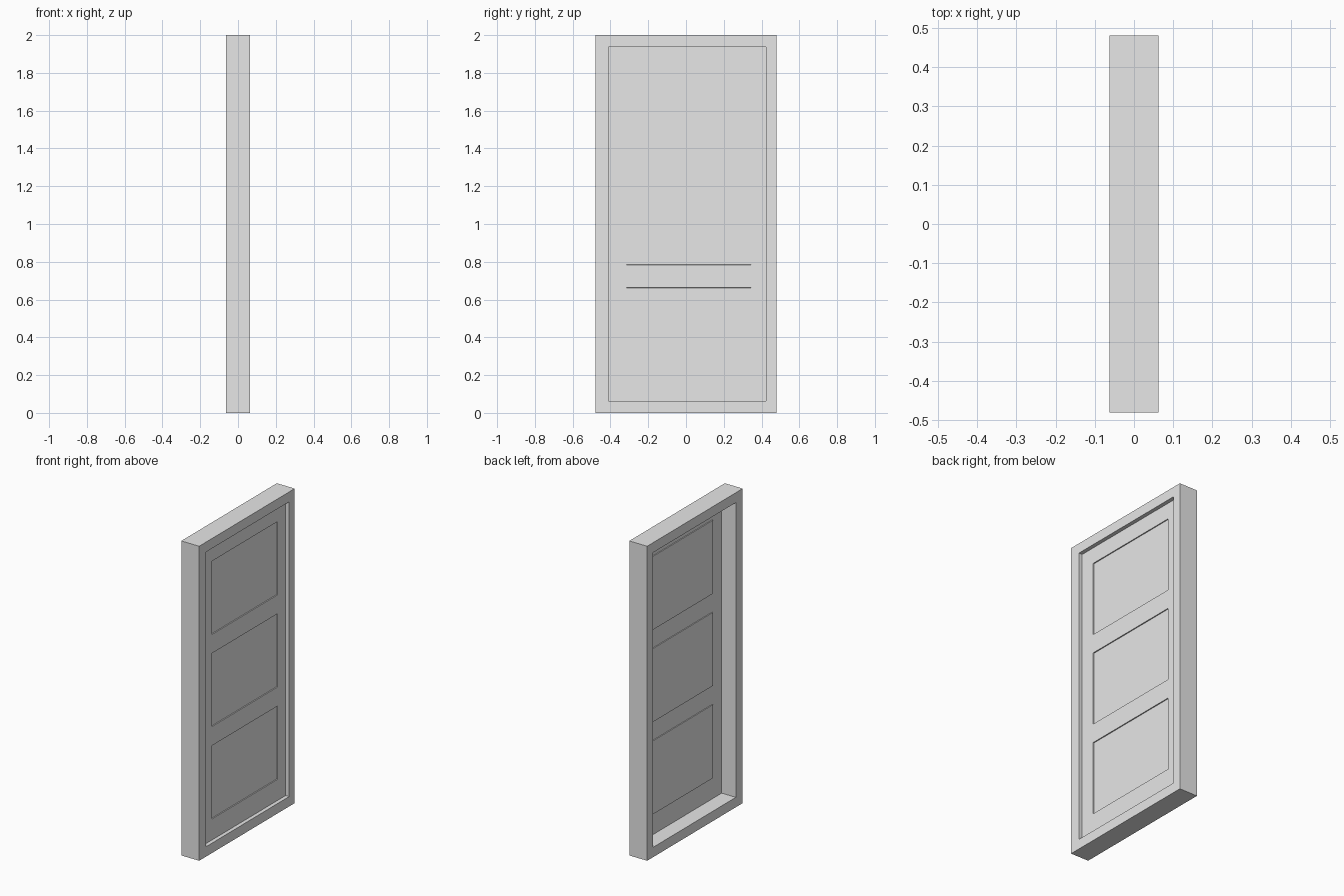
import bpy
import bmesh

cube = bpy.data.objects.get("Cube")
if cube:
    bpy.data.objects.remove(cube, do_unlink=True)

# Overall sizes, as (y0, y1, z0, z1) rectangles
HALF_DEPTH = 0.063
OUTER = (-0.48, 0.48, 0.0, 2.0)
OPENING = (-0.411, 0.424, 0.063, 1.937)
LEAF_X = 0.0385
PANEL_Y = (-0.315, 0.344)
PANEL_HEIGHT = 0.466
PANEL_BOTTOMS = (0.197, 0.784, 1.37)

grey = bpy.data.materials.new("plain_grey")
grey.use_nodes = True
grey.diffuse_color = (0.8, 0.8, 0.8, 1)
grey.node_tree.nodes["Principled BSDF"].inputs["Base Color"].default_value = (0.8, 0.8, 0.8, 1)


def add_object(name, bm):
    mesh = bpy.data.meshes.new(name)
    bm.to_mesh(mesh)
    bm.free()
    mesh.materials.append(grey)
    obj = bpy.data.objects.new(name, mesh)
    bpy.context.collection.objects.link(obj)
    return obj


def rectangle(bm, rect, x):
    y0, y1, z0, z1 = rect
    return [bm.verts.new((x, y, z)) for y, z in ((y0, z0), (y1, z0), (y1, z1), (y0, z1))]


# Door frame: a rectangular section carried around the four corners
bm = bmesh.new()
rings = [rectangle(bm, rect, x) for rect, x in (
    (OUTER, -HALF_DEPTH), (OUTER, HALF_DEPTH), (OPENING, HALF_DEPTH), (OPENING, -HALF_DEPTH))]
for i in range(4):
    a, b = rings[i], rings[(i + 1) % 4]
    for j in range(4):
        k = (j + 1) % 4
        bm.faces.new((a[j], a[k], b[k], b[j]))
bmesh.ops.recalc_face_normals(bm, faces=bm.faces)
add_object("door_frame", bm)

# Door leaf: a thin sheet with three pressed panels
ys = [OPENING[0], *PANEL_Y, OPENING[1]]
zs = [OPENING[2]]
for bottom in PANEL_BOTTOMS:
    zs += [bottom, bottom + PANEL_HEIGHT]
zs.append(OPENING[3])

bm = bmesh.new()
grid = [[bm.verts.new((LEAF_X, y, z)) for y in ys] for z in zs]
panels = []
for r in range(len(zs) - 1):
    for c in range(len(ys) - 1):
        face = bm.faces.new((grid[r][c], grid[r][c + 1], grid[r + 1][c + 1], grid[r + 1][c]))
        if c == 1 and r % 2 == 1:
            panels.append(face)
bm.normal_update()
bmesh.ops.inset_individual(bm, faces=panels, thickness=0.001, depth=-0.006)
leaf = add_object("door_leaf", bm)

sheet = leaf.modifiers.new("sheet_thickness", "SOLIDIFY")
sheet.thickness = 0.002
sheet.offset = -1
